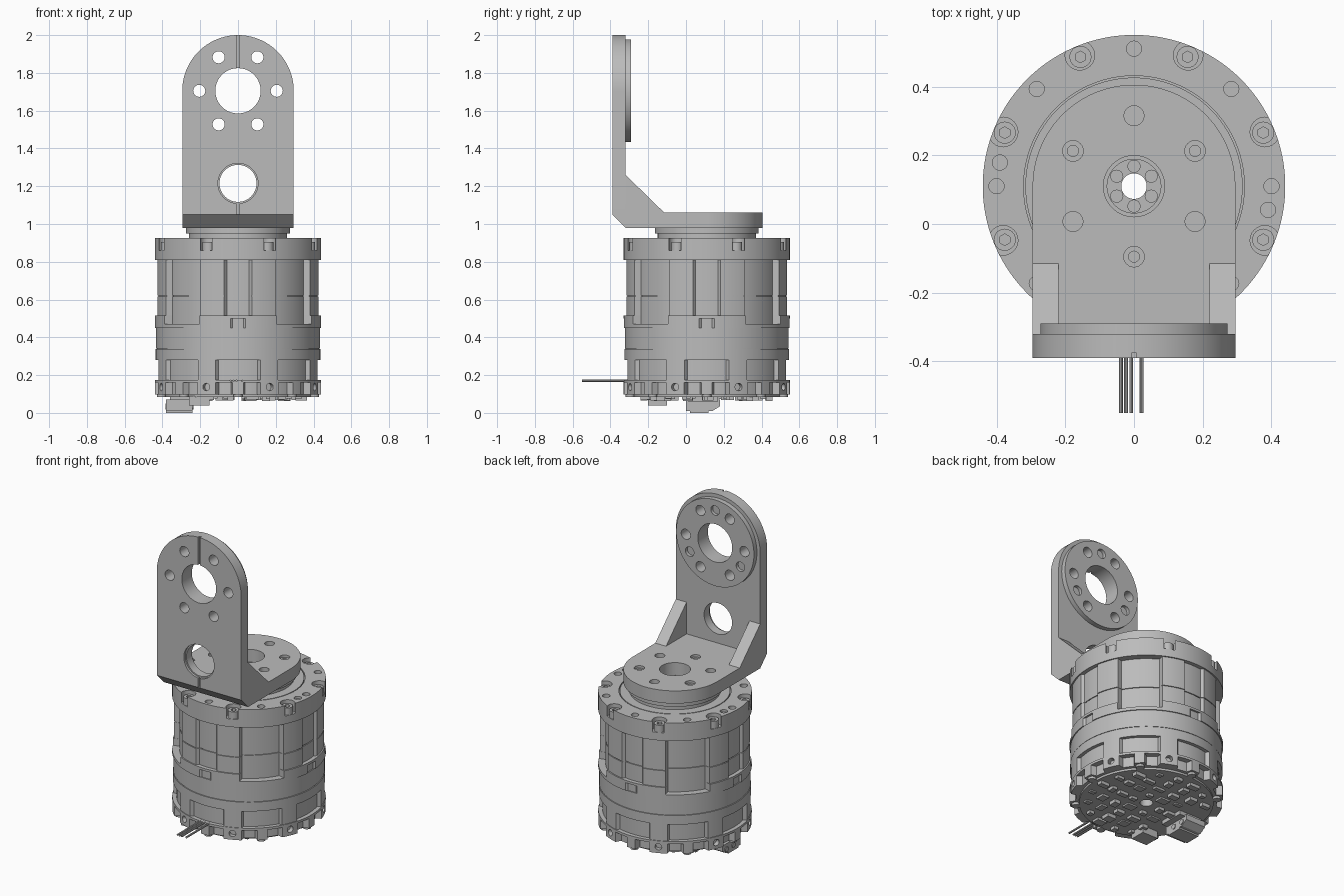
import bpy, bmesh, math, random
from math import cos, sin, pi, radians
from mathutils import Vector

cube = bpy.data.objects.get("Cube")
if cube:
    bpy.data.objects.remove(cube)

grey = bpy.data.materials.new("machined_grey")
grey.use_nodes = True
grey.diffuse_color = (0.5, 0.5, 0.5, 1)
grey.node_tree.nodes["Principled BSDF"].inputs["Base Color"].default_value = (0.5, 0.5, 0.5, 1)

CY = 0.11          # y of the motor axis
EYE_Z = 1.705      # height of the upper bracket eye
parts = []
UP, FRONT = Vector((0, 0, 1)), Vector((0, -1, 0))


def finish(name, bm):
    bmesh.ops.recalc_face_normals(bm, faces=bm.faces)
    mesh = bpy.data.meshes.new(name)
    bm.to_mesh(mesh)
    bm.free()
    mesh.materials.append(grey)
    obj = bpy.data.objects.new(name, mesh)
    bpy.context.collection.objects.link(obj)
    parts.append(obj)
    return obj


def prism(name, points, d0, d1, axis="Z"):
    """Extrude a closed 2D outline along one axis."""
    place = {"X": lambda a, b, d: (d, a, b), "Y": lambda a, b, d: (a, d, b),
             "Z": lambda a, b, d: (a, b, d)}[axis]
    bm = bmesh.new()
    lo = [bm.verts.new(place(a, b, d0)) for a, b in points]
    hi = [bm.verts.new(place(a, b, d1)) for a, b in points]
    bm.faces.new(lo)
    bm.faces.new(hi)
    for i in range(len(lo)):
        j = (i + 1) % len(lo)
        bm.faces.new((lo[i], lo[j], hi[j], hi[i]))
    return finish(name, bm)


def box(name, x0, x1, y0, y1, z0, z1):
    return prism(name, [(x0, y0), (x1, y0), (x1, y1), (x0, y1)], z0, z1)


def arc(cx, cy, r, a0, a1, n=48):
    return [(cx + r * cos(radians(a0 + (a1 - a0) * i / n)),
             cy + r * sin(radians(a0 + (a1 - a0) * i / n))) for i in range(n + 1)]


def ring(name, z0, z1, radius, bore=0.037, n=240):
    """Bored disc on the motor axis; radius may vary with angle in degrees."""
    bm = bmesh.new()
    rows = []
    for i in range(n):
        a = 360 * (i + 0.5) / n
        r = radius(a) if callable(radius) else radius
        c, s = cos(radians(a)), sin(radians(a))
        rows.append([bm.verts.new((q * c, CY + q * s, z))
                     for q, z in ((bore, z0), (r, z0), (r, z1), (bore, z1))])
    for i in range(n):
        p, q = rows[i], rows[(i + 1) % n]
        for k in range(4):
            m = (k + 1) % 4
            bm.faces.new((p[k], p[m], q[m], q[k]))
    return finish(name, bm)


def pegs(name, items, segs=24):
    """Cylinders given as (centre, direction, radius, length)."""
    bm = bmesh.new()
    for centre, direction, r, length in items:
        m = Vector(direction).to_track_quat("Z", "Y").to_matrix().to_4x4()
        m.translation = centre
        bmesh.ops.create_cone(bm, cap_ends=True, segments=segs, radius1=r,
                              radius2=r, depth=length, matrix=m)
    return finish(name, bm)


def cut(obj, cutter):
    mod = obj.modifiers.new("cut", "BOOLEAN")
    mod.operation, mod.solver, mod.object = "DIFFERENCE", "EXACT", cutter
    graph = bpy.context.evaluated_depsgraph_get()
    mesh = bpy.data.meshes.new_from_object(obj.evaluated_get(graph))
    obj.modifiers.clear()
    obj.data = mesh
    parts.remove(cutter)
    bpy.data.objects.remove(cutter)


def polar(r, deg, z):
    return Vector((r * cos(radians(deg)), CY + r * sin(radians(deg)), z))


def off(a, step, start=0):
    """Angular distance from the nearest multiple of step."""
    return abs((a - start + step / 2) % step - step / 2)


SCREWS = [22.5 + 45 * k for k in range(8)]
EIGHTHS = [45 * k for k in range(8)]
SIXTHS = [60 * k for k in range(6)]


# Motor housing, stacked from the bottom
def housing(a):
    if off(a, 90, 45) < 17:
        return 0.398
    return 0.415 if off(a, 90) < 8.5 else 0.432


def collar(a):
    return 0.428 if off(a, 90) < 4 else 0.44


ring("rear_band", 0.16, 0.175, 0.44)
ring("rear_pocketed_band", 0.175, 0.28, lambda a: 0.415 if off(a, 45) < 15 else 0.436)
ring("rear_cover", 0.28, 0.338, 0.436)
ring("rear_cover_seam", 0.338, 0.342, 0.43)
ring("middle_band", 0.342, 0.45, 0.434)
ring("collar_lower", 0.45, 0.47, collar)
ring("collar_notched", 0.47, 0.5, lambda a: 0.398 if off(a, 90, 45) < 17 else collar(a))
ring("collar_upper", 0.5, 0.515, lambda a: 0.398 if off(a, 90, 45) < 17 else 0.44)
ring("housing_lower", 0.515, 0.617, housing)
ring("housing_seam", 0.617, 0.622, lambda a: housing(a) - 0.006)
ring("housing_upper", 0.622, 0.81, housing)

# Front flange with screw notches, threaded holes and dowel holes
flange = ring("front_flange", 0.81, 0.925, 0.44, bore=0.321)
cut(flange, pegs("cutter", [(polar(r, a, 0.9), UP, 0.043, 0.08)
                            for a in SCREWS for r in (0.412,)]))
cut(flange, pegs("cutter", [(polar(0.4, a, 0.92), UP, 0.022, 0.08) for a in EIGHTHS]
                 + [(polar(0.396, a, 0.925), UP, 0.022, 0.03) for a in (-10, 170)]))
ring("front_cap", 0.81, 0.925, 0.316)
heads = pegs("flange_screws", [(polar(0.407, a, 0.88), UP, 0.032, 0.05) for a in SCREWS])
cut(heads, pegs("cutter", [(polar(0.407, a, 0.905), UP, 0.017, 0.04) for a in SCREWS], 6))

# Output hub under the bracket
ring("hub_neck", 0.925, 0.95, 0.26, bore=0.078)
ring("hub_lip", 0.95, 0.98, 0.275, bore=0.078)
pegs("hub_bolts", [(polar(0.058, a + 30, 0.94), UP, 0.019, 0.03) for a in SIXTHS])

# Toothed rear ring, with radial holes in the broad teeth
teeth = ring("rear_teeth", 0.098, 0.16,
             lambda a: 0.44 if off(a, 45, 22.5) < 7 or off(a, 45) < 4.5 else 0.405, bore=0.36)
cut(teeth, pegs("cutter", [(polar(0.44, a, 0.137), polar(1, a, 0) - polar(0, 0, 0), 0.02, 0.06)
                           for a in SCREWS]))
pegs("rear_screws", [(polar(0.405, a, 0.098), UP, 0.024, 0.03) for a in EIGHTHS])

# Circuit board and its components
ring("circuit_board", 0.085, 0.165, 0.385)
random.seed(4)
spots = [(r, 360 * k / n + 9 * r) for r, n in ((0.1, 6), (0.18, 10), (0.26, 14), (0.335, 18))
         for k in range(n)]
for i, (r, a) in enumerate(spots):
    c = polar(r, a, 0)
    w, d = random.uniform(0.015, 0.035), random.uniform(0.012, 0.028)
    if c.x < -0.18 and -0.24 < c.y < 0.22:
        continue
    box(f"board_chip_{i}", c.x - w, c.x + w, c.y - d, c.y + d,
        random.uniform(0.062, 0.078), 0.086)

# Plug connectors
prism("plug_body", [(0, 0.07), (0, 0.01), (0.14, 0.01), (0.18, 0.035), (0.18, 0.07)],
      -0.38, -0.24, "X")
box("plug_base", -0.36, -0.2, 0.01, 0.17, 0.06, 0.09)
pegs("plug_pins", [((-0.31, y, 0.035), (1, 0, 0), 0.016, 0.15) for y in (0.07, 0.14)])
box("plug_foot", -0.38, -0.24, 0.02, 0.12, 0, 0.012)
box("small_plug", -0.26, -0.15, -0.2, -0.1, 0.04, 0.09)

# Cable wires
pegs("wires", [((x, -0.425, 0.17), FRONT, 0.006, 0.25)
               for x in (-0.038, -0.023, -0.008, 0.022)], 10)

# Bracket foot
foot = prism("bracket_foot", [(-0.295, -0.32), (0.295, -0.32)]
             + arc(0, CY, 0.295, 0, 180), 0.98, 1.06)
cut(foot, pegs("cutter", [(polar(0, 0, 1.02), UP, 0.089, 0.2)], 64))
cut(foot, pegs("cutter", [(polar(0.205, a + 30, 1.02), UP, 0.029 if k % 2 else 0.016, 0.2)
                          for k, a in enumerate(SIXTHS)]))
cut(foot, pegs("cutter", [(polar(0.205, a + 30, 1.06), UP, 0.03, 0.03) for a in SIXTHS[::2]]))

# Bracket upright plate and its rear boss
plate = prism("bracket_plate", [(-0.295, 1.05), (0.295, 1.05)]
              + arc(0, EYE_Z, 0.295, 0, 180), -0.39, -0.32, "Y")
boss = prism("bracket_boss", arc(0, EYE_Z, 0.272, 0, 360, 96)[:-1], -0.32, -0.29, "Y")


def eye(r, deg, y=-0.34):
    return Vector((r * cos(radians(deg)), y, EYE_Z + r * sin(radians(deg))))


for piece in (plate, boss):
    cut(piece, pegs("cutter", [(eye(0, 0), FRONT, 0.12, 0.3)], 64))
    cut(piece, pegs("cutter", [(eye(0.205, a), FRONT, 0.032, 0.3) for a in SIXTHS]))
cut(boss, pegs("cutter", [(eye(0.205, a, -0.29), FRONT, 0.03, 0.04) for a in (90, 210, 330)]))
cut(plate, pegs("cutter", [((0, -0.34, 1.215), FRONT, 0.098, 0.3)], 64))
cut(plate, pegs("cutter", [((0, -0.39, 1.215), FRONT, 0.106, 0.03)], 64))
cut(plate, box("cutter", -0.007, 0.007, -0.4, -0.375, 1.8, 2.1))
cut(plate, box("cutter", -0.007, 0.007, -0.4, -0.375, 1.0, 1.13))

# Bracket corner chamfer and side gussets
prism("bracket_corner", [(-0.39, 1.05), (-0.32, 0.98), (-0.32, 1.05)], -0.295, 0.295, "X")
for side, name in ((1, "left_gusset"), (-1, "right_gusset")):
    prism(name, [(-0.32, 1.06), (-0.115, 1.06), (-0.32, 1.26)], side * 0.22, side * 0.295, "X")

# Smooth shading on round walls, crisp edges elsewhere
bpy.ops.object.select_all(action="DESELECT")
for obj in parts:
    obj.select_set(True)
bpy.context.view_layer.objects.active = parts[0]
bpy.ops.object.shade_smooth_by_angle(angle=radians(30))
